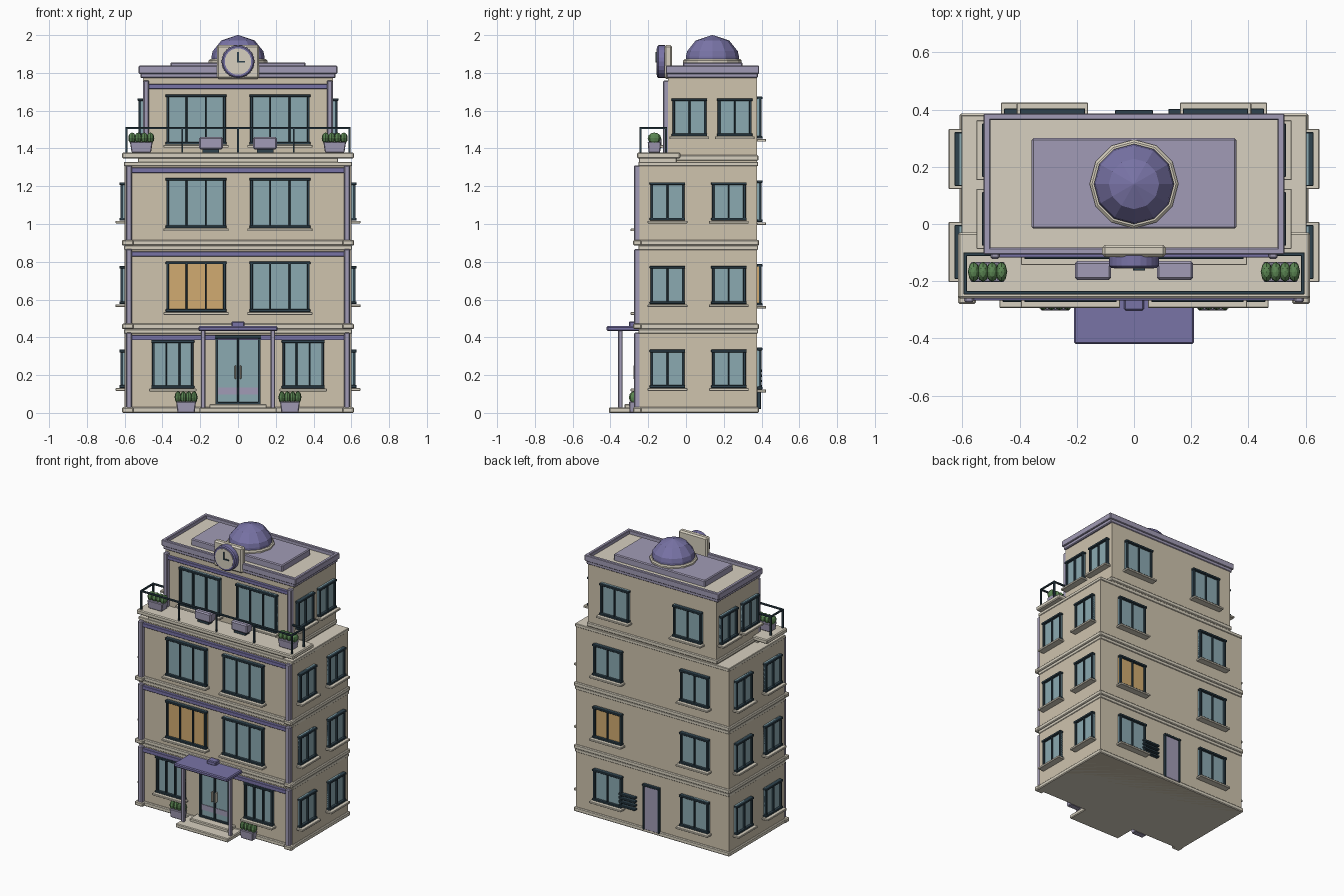
import bpy, bmesh, math
from mathutils import Matrix, Vector

if "Cube" in bpy.data.objects:
    bpy.data.objects.remove(bpy.data.objects["Cube"])


def mat(name, r, g, b):
    m = bpy.data.materials.new(name)
    m.diffuse_color = [(c / 255) ** 2.2 for c in (r, g, b)] + [1]
    m.use_nodes = True
    m.node_tree.nodes["Principled BSDF"].inputs["Base Color"].default_value = m.diffuse_color
    return m


WALL = mat("wall_cream", 205, 194, 172)
TRIM = mat("trim_cream", 214, 207, 190)
LAV = mat("lavender", 160, 154, 180)
PURP = mat("purple", 120, 115, 165)
DARK = mat("dark_slate", 50, 68, 78)
GLASS = mat("glass_teal", 138, 168, 176)
LIT = mat("glass_lit", 208, 170, 112)
GREEN = mat("leaf_green", 92, 134, 84)


def finish(name, bm, m, bevel=0):
    me = bpy.data.meshes.new(name)
    bm.to_mesh(me)
    bm.free()
    me.materials.append(m)
    ob = bpy.data.objects.new(name, me)
    bpy.context.collection.objects.link(ob)
    if bevel:
        b = ob.modifiers.new("bevel", "BEVEL")
        b.width = bevel
        b.segments = 1
    return ob


def box(name, x, y, z, m, bevel=0.003, taper=1):
    """Box from (min, max) pairs; taper scales the bottom face."""
    bm = bmesh.new()
    bmesh.ops.create_cube(bm, size=1)
    size = [abs(a[1] - a[0]) for a in (x, y, z)]
    mid = [(a[0] + a[1]) / 2 for a in (x, y, z)]
    for v in bm.verts:
        t = taper if v.co.z < 0 else 1
        v.co = Vector((mid[0] + v.co.x * size[0] * t, mid[1] + v.co.y * size[1] * t,
                       mid[2] + v.co.z * size[2]))
    return finish(name, bm, m, bevel)


def wbox(name, side, plane, u, d, z, m, bevel=0.002):
    """Box attached to a wall: u runs along the wall, d points outward."""
    s = -1 if side in ("front", "left") else 1
    out = (s * (plane + d[0]), s * (plane + d[1]))
    x, y = (u, out) if side in ("front", "back") else (out, u)
    return box(name, x, y, z, m, bevel)


def window(side, plane, c, w, z0, z1, panes, glass=GLASS):
    n = side + "_window_"
    u0, u1, f = c - w / 2, c + w / 2, 0.014
    wbox(n + "glass", side, plane, (u0, u1), (-0.01, 0.01), (z0, z1), glass, 0)
    for z in (z0, z1 - f):
        wbox(n + "rail", side, plane, (u0 - 0.004, u1 + 0.004), (0, 0.028), (z, z + f), DARK)
    for i in range(panes + 1):
        k = f if i in (0, panes) else 0.009
        a = u0 + (w - k) * i / panes
        wbox(n + "bar", side, plane, (a, a + k), (0, 0.023), (z0 + 0.005, z1 - 0.005), DARK)
    wbox(n + "sill", side, plane, (u0 - 0.015, u1 + 0.015), (0, 0.048), (z0 - 0.016, z0 - 0.002), TRIM)


def lathe(name, prof, n, m, matrix):
    """Revolve (radius, height) points around z; flat faces."""
    bm = bmesh.new()
    rings = [[bm.verts.new((r * math.cos(2 * math.pi * i / n), r * math.sin(2 * math.pi * i / n), h))
              for i in range(n)] for r, h in prof]
    for a, b in zip(rings, rings[1:]):
        for i in range(n):
            bm.faces.new((a[i], a[(i + 1) % n], b[(i + 1) % n], b[i]))
    bm.faces.new(rings[0][::-1])
    bm.faces.new(rings[-1])
    bm.transform(matrix)
    return finish(name, bm, m)


def planter(name, c, y0, y1, z0, z1, w, top):
    box(name + "_box", (c - w / 2, c + w / 2), (y0, y1), (z0, z1), LAV, 0.004, 0.86)
    for i in range(4):
        bm = bmesh.new()
        bmesh.ops.create_uvsphere(bm, u_segments=8, v_segments=6, radius=1)
        bm.transform(Matrix.Translation((c + (i - 1.5) * w * 0.27, (y0 + y1) / 2, (z1 + top) / 2 - 0.004))
                     @ Matrix.Diagonal((w * 0.17, (y1 - y0) * 0.5, (top - z1) / 2 + 0.006, 1)))
        finish(name + "_plant", bm, GREEN)


FRONT, BACK, SIDE, H = 0.245, 0.376, 0.6, 0.443

# Three lower storeys
for i in range(3):
    b = i * H
    box("storey_wall", (-SIDE, SIDE), (-FRONT, BACK), (b, b + 0.43), WALL, 0)
    box("storey_plinth", (-0.61, 0.61), (-0.257, 0.386), (b, b + 0.03), TRIM, 0.005)
    box("storey_cornice", (-0.604, 0.604), (-0.252, 0.381), (b + 0.42, b + H), TRIM)
    wbox("header_band", "front", FRONT, (-0.57, 0.57), (0, 0.022), (b + 0.385, b + 0.412), PURP)
    for s in (-1, 1):
        box("corner_pilaster", (s * 0.56, s * 0.594), (-0.275, -0.24), (b + 0.02, b + 0.425), LAV, 0.006)
        box("pilaster_base", (s * 0.552, s * 0.615), (-0.28, -0.235), (b, b + 0.03), TRIM, 0.006)
        side = "right" if s > 0 else "left"
        for c in (-0.098, 0.227):
            window(side, SIDE, c, 0.18, b + 0.133, b + 0.335, 2)
        window("back", BACK, s * 0.34, 0.22, b + 0.125, b + 0.345, 2, LIT if i == 1 and s > 0 else GLASS)
        if i:
            window("front", FRONT, s * 0.222, 0.315, b + 0.092, b + 0.358, 3, LIT if i == 1 and s < 0 else GLASS)
        else:
            window("front", FRONT, s * 0.345, 0.22, 0.13, 0.385, 3)

# Top storey, set back
TF, TS = 0.095, 0.503
box("top_storey_wall", (-TS, TS), (-TF, BACK), (1.325, 1.79), WALL, 0)
box("top_storey_plinth", (-0.512, 0.512), (-0.1, 0.383), (1.335, 1.365), TRIM, 0.005)
wbox("top_header_band", "front", TF, (-0.48, 0.48), (0, 0.022), (1.715, 1.74), PURP)
for s in (-1, 1):
    box("top_pilaster", (s * 0.47, s * 0.502), (-0.122, -0.085), (1.36, 1.76), LAV, 0.006)
    window("front", TF, s * 0.222, 0.315, 1.42, 1.686, 3)
    window("back", BACK, s * 0.285, 0.22, 1.452, 1.675, 2)
    for c in (0.018, 0.258):
        window("right" if s > 0 else "left", TS, c, 0.18, 1.465, 1.665, 2)

# Terrace slab and railing
box("terrace_under_slab", (-0.53, 0.53), (-0.25, -0.05), (1.325, 1.35), TRIM)
box("terrace_slab", (-0.615, 0.615), (-0.26, -0.03), (1.347, 1.378), TRIM, 0.006)
R = 0.006
for z in (1.508,):
    box("front_handrail", (-0.596, 0.596), (-0.24 - R, -0.24 + R), (z - R, z + R), DARK, 0.002)
    for s in (-1, 1):
        box("side_handrail", (s * 0.584, s * 0.596), (-0.24, -0.1), (z - R, z + R), DARK, 0.002)
        box("return_handrail", (s * 0.5, s * 0.596), (-0.112, -0.1), (z - R, z + R), DARK, 0.002)
        box("rear_rail_post", (s * 0.584, s * 0.596), (-0.112, -0.1), (1.37, z), DARK, 0)
for i in range(-2, 3):
    x = i * 0.295
    box("rail_post", (x - 0.005, x + 0.005), (-0.245, -0.235), (1.37, 1.508), DARK, 0)

# Terrace planters and benches, entrance planters
for s in (-1, 1):
    planter("terrace_planter", s * 0.512, -0.203, -0.132, 1.378, 1.435, 0.12, 1.482)
    box("terrace_bench", (s * 0.08, s * 0.207), (-0.195, -0.13), (1.395, 1.46), LAV, 0.008)
    box("bench_foot", (s * 0.1, s * 0.187), (-0.185, -0.14), (1.375, 1.4), DARK, 0)
    planter("entrance_planter", s * 0.275, -0.302, -0.25, 0, 0.06, 0.105, 0.112)

# Roof cornice, parapet and raised deck
box("roof_cornice", (-0.516, 0.516), (-0.102, 0.38), (1.773, 1.8), LAV, 0.005)
box("roof_floor", (-0.51, 0.51), (-0.09, 0.37), (1.79, 1.812), TRIM, 0)
for s in (-1, 1):
    box("parapet_side", (s * 0.502, s * 0.526), (-0.107, 0.387), (1.795, 1.838), LAV, 0.004)
for y in ((-0.107, -0.083), (0.363, 0.387)):
    box("parapet_end", (-0.526, 0.526), y, (1.795, 1.838), LAV, 0.004)
box("roof_deck", (-0.358, 0.358), (-0.016, 0.3), (1.805, 1.856), LAV, 0.006)

# Dome
at_dome = Matrix.Translation((0, 0.14, 0))
lathe("dome_ring", [(0.155, 1.84), (0.155, 1.866), (0.147, 1.873)], 12, TRIM, at_dome)
lathe("dome", [(0.14, 1.865), (0.14, 1.888), (0.134, 1.915), (0.088, 1.972), (0.002, 2.0)], 12, PURP, at_dome)

# Clock
box("clock_board", (-0.112, 0.112), (-0.115, -0.073), (1.768, 1.948), TRIM, 0.01)
at_clock = Matrix.Translation((0, -0.11, 1.86)) @ Matrix.Rotation(math.radians(90), 4, "X")
lathe("clock_rim", [(0.087, 0), (0.087, 0.036), (0.08, 0.043), (0.07, 0.043)], 24, PURP, at_clock)
lathe("clock_face", [(0.07, 0.03), (0.07, 0.046)], 24, TRIM, at_clock)
box("clock_minute_hand", (-0.004, 0.004), (-0.162, -0.155), (1.856, 1.91), DARK, 0)
box("clock_hour_hand", (-0.004, 0.038), (-0.162, -0.155), (1.856, 1.864), DARK, 0)

# Entrance: steps, canopy, posts
box("lower_step", (-0.205, 0.205), (-0.408, -0.24), (0, 0.028), TRIM, 0.005)
box("upper_step", (-0.152, 0.152), (-0.325, -0.24), (0.02, 0.048), TRIM, 0.005)
box("canopy", (-0.21, 0.21), (-0.42, -0.24), (0.433, 0.459), PURP, 0.006)
box("canopy_block", (-0.035, 0.035), (-0.302, -0.25), (0.455, 0.484), PURP, 0.005)
for s in (-1, 1):
    box("canopy_post", (s * 0.173, s * 0.196), (-0.36, -0.336), (0.02, 0.44), LAV, 0.004)

# Entrance doors
wbox("door_glass", "front", FRONT, (-0.115, 0.115), (-0.01, 0.01), (0.045, 0.4), GLASS, 0)
wbox("door_push_band", "front", FRONT, (-0.108, 0.108), (0, 0.014), (0.098, 0.135), LAV, 0)
wbox("door_head", "front", FRONT, (-0.123, 0.123), (0, 0.028), (0.395, 0.412), DARK)
wbox("door_threshold", "front", FRONT, (-0.12, 0.12), (0, 0.024), (0.045, 0.058), DARK)
for u in ((-0.12, -0.105), (-0.005, 0.005), (0.105, 0.12)):
    wbox("door_stile", "front", FRONT, u, (0, 0.024), (0.045, 0.405), DARK)
for s in (-1, 1):
    wbox("door_handle", "front", FRONT, (s * 0.01, s * 0.018), (0.005, 0.034), (0.18, 0.25), TRIM)

# Back door and vent
wbox("back_door", "back", BACK, (-0.055, 0.055), (0, 0.014), (0.02, 0.33), LAV)
wbox("back_door_head", "back", BACK, (-0.066, 0.066), (0, 0.022), (0.328, 0.342), DARK)
for s in (-1, 1):
    wbox("back_door_jamb", "back", BACK, (s * 0.053, s * 0.065), (0, 0.02), (0.02, 0.335), DARK)
for i in range(4):
    z = 0.135 + i * 0.027
    wbox("vent_slat", "back", BACK, (0.12, 0.25), (0, 0.026), (z, z + 0.014), DARK)
